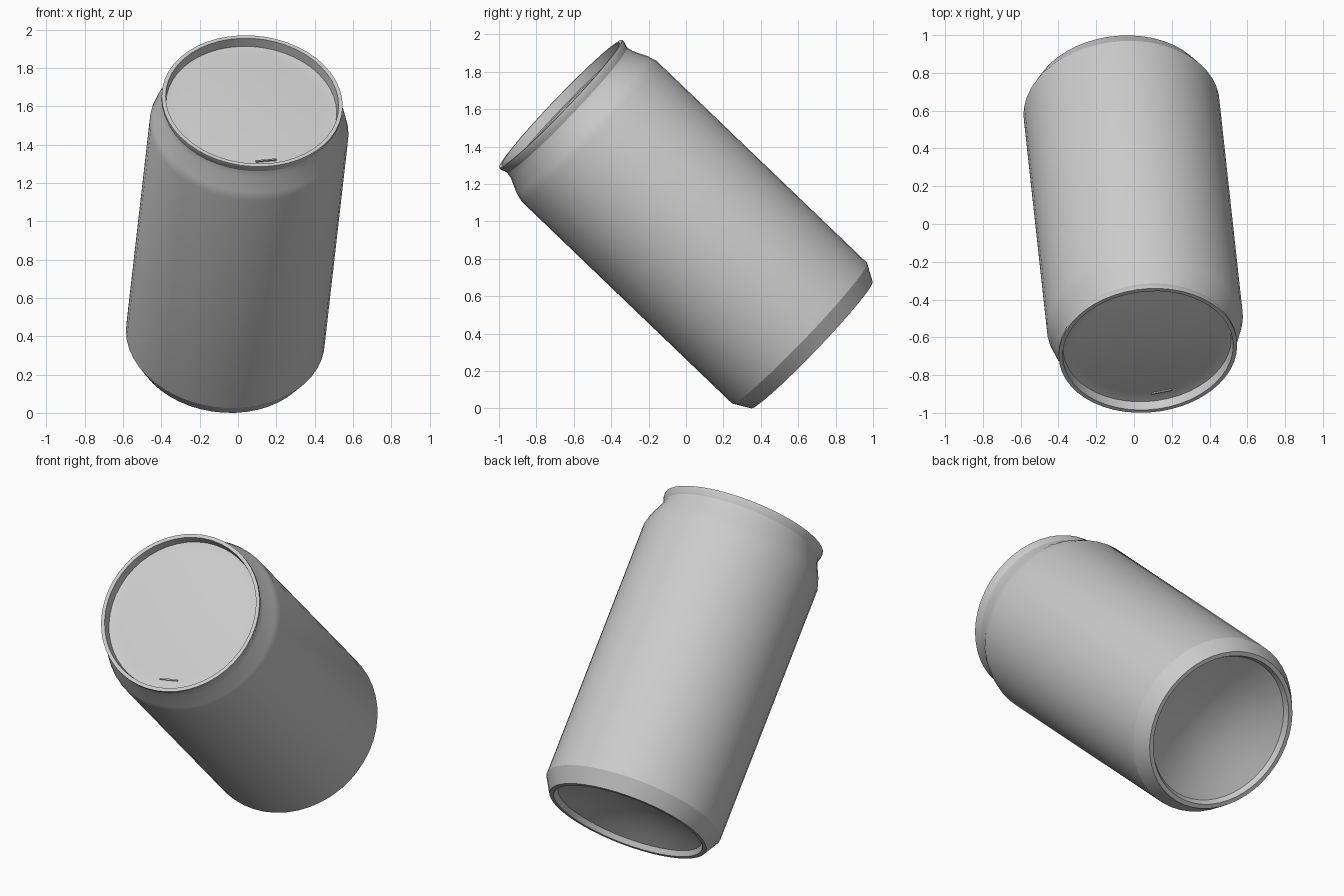
import bpy, bmesh, math
from mathutils import Vector, Matrix

cube = bpy.data.objects.get("Cube")
if cube:
    bpy.data.objects.remove(cube, do_unlink=True)

SIDES = 48

# Tilted frame: local z runs along the can from base to rim
base_centre = Vector((-0.073, 0.672, 0.34))
axis = Vector((0.147, -1.342, 1.288)).normalized()
side = (Vector((1, 0, 0)) - axis * axis.x).normalized()
up = axis.cross(side)
FRAME = Matrix.Translation(base_centre) @ Matrix((side, up, axis)).transposed().to_4x4()

metal = bpy.data.materials.new("brushed_grey")
metal.use_nodes = True
GREY = (0.6, 0.6, 0.6, 1)
metal.diffuse_color = GREY
metal.node_tree.nodes["Principled BSDF"].inputs["Base Color"].default_value = GREY


def finish(name, bm, matrix):
    mesh = bpy.data.meshes.new(name)
    bm.to_mesh(mesh)
    bm.free()
    mesh.materials.append(metal)
    obj = bpy.data.objects.new(name, mesh)
    bpy.context.collection.objects.link(obj)
    obj.matrix_world = matrix
    bpy.ops.object.select_all(action='DESELECT')
    obj.select_set(True)
    bpy.context.view_layer.objects.active = obj
    bpy.ops.object.shade_smooth_by_angle(angle=math.radians(24))
    return obj


def lathe(name, profile):
    """Spin (radius, height) points, ordered so that faces point outward."""
    bm = bmesh.new()
    rings = []
    for r, z in profile:
        if r == 0:
            rings.append([bm.verts.new((0, 0, z))] * SIDES)
            continue
        rings.append([bm.verts.new((r * math.cos(a), r * math.sin(a), z))
                      for a in (math.tau * i / SIDES for i in range(SIDES))])
    for low, high in zip(rings, rings[1:]):
        for i in range(SIDES):
            j = (i + 1) % SIDES
            corners = [low[i], low[j], high[j], high[i]]
            bm.faces.new(list(dict.fromkeys(corners)))
    return finish(name, bm, FRAME)


# Side wall with chamfered foot, shoulder, neck and rolled rim
lathe("can_wall", [(0.445, 0.0), (0.47, 0.0), (0.521, 0.09), (0.521, 1.655),
                   (0.507, 1.705), (0.47, 1.785), (0.463, 1.82),
                   (0.474, 1.85), (0.474, 1.866), (0.453, 1.866), (0.447, 1.811)])

# Recessed lid with a shallow raised panel
lathe("lid", [(0.447, 1.811), (0.41, 1.808), (0.38, 1.811), (0, 1.811)])

# Domed underside with a small flat centre
lathe("base_dome", [(0, 0.135), (0.09, 0.132), (0.17, 0.118), (0.26, 0.095),
                    (0.35, 0.064), (0.43, 0.03), (0.445, 0.0)])

# Small ridge near the front of the lid
bm = bmesh.new()
bmesh.ops.create_cube(bm, size=1, matrix=Matrix.Diagonal((0.11, 0.008, 0.012, 1)))
finish("lid_ridge", bm, FRAME @ Matrix.Translation((0.077, -0.375, 1.813))
       @ Matrix.Rotation(0.2, 4, 'Z'))
